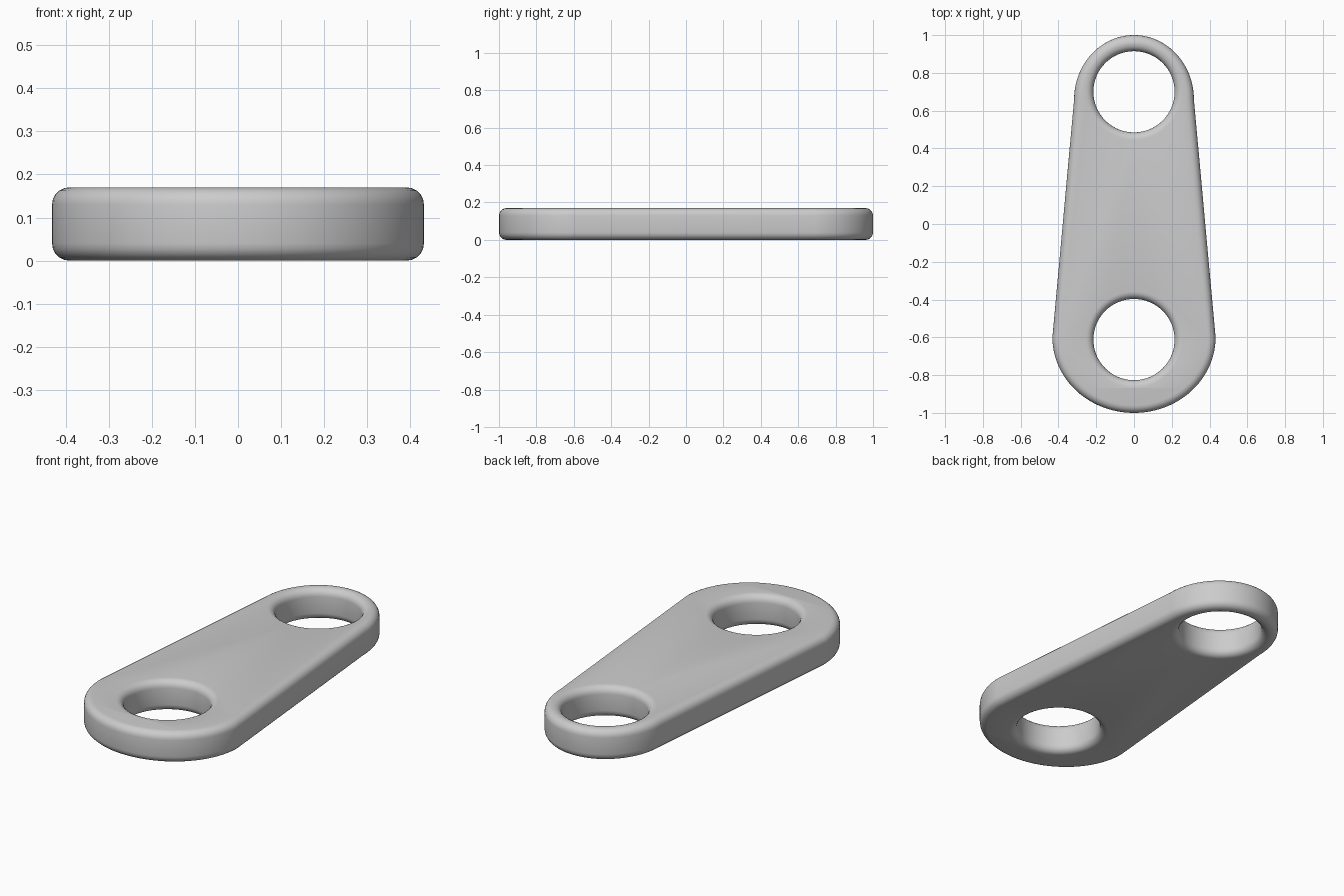
import bpy, math

cube = bpy.data.objects.get("Cube")
if cube:
    bpy.data.objects.remove(cube)

THICK, ROUND, HOLE = 0.17, 0.04, 0.215
FRONT_Y, BACK_Y = -0.60, 0.66


def arc(cy, rx, ry, start, end, n):
    """Points on an elliptical arc centred on x = 0."""
    return [(rx * math.cos(a), cy + ry * math.sin(a))
            for a in (start + (end - start) * i / n for i in range(n + 1))]


def add_loop(curve, points):
    spline = curve.splines.new('POLY')
    spline.points.add(len(points) - 1)
    for p, (x, y) in zip(spline.points, points):
        p.co = (x, y, 0, 1)
    spline.use_cyclic_u = True


# Tapered plate with rounded rims and two round holes
curve = bpy.data.curves.new("link_plate", 'CURVE')
curve.dimensions = '2D'
curve.fill_mode = 'BOTH'
curve.extrude = THICK / 2 - ROUND
curve.bevel_depth = ROUND
curve.bevel_resolution = 4
curve.offset = -ROUND
add_loop(curve, arc(BACK_Y, 0.317, 1 - BACK_Y, 0, math.pi, 48)
         + arc(FRONT_Y, 0.432, 1 + FRONT_Y, math.pi, 2 * math.pi, 48))
for cy in (0.70, -0.612):
    add_loop(curve, arc(cy, HOLE, HOLE, 0, 2 * math.pi, 64)[:-1])

plate = bpy.data.objects.new("link_plate", curve)
bpy.context.collection.objects.link(plate)
plate.location.z = THICK / 2
bpy.ops.object.select_all(action='DESELECT')
plate.select_set(True)
bpy.context.view_layer.objects.active = plate
bpy.ops.object.convert(target='MESH')
plate = bpy.context.object
plate.name = "link_plate"

# Weld the caps to the rims
bpy.ops.object.mode_set(mode='EDIT')
bpy.ops.mesh.select_all(action='SELECT')
bpy.ops.mesh.remove_doubles(threshold=0.0005)
bpy.ops.mesh.normals_make_consistent(inside=False)
bpy.ops.object.mode_set(mode='OBJECT')
bpy.ops.object.shade_smooth_by_angle(angle=math.radians(30))

# Plain grey
grey = bpy.data.materials.new("light_grey")
grey.use_nodes = True
color = (0.6, 0.6, 0.6, 1)
grey.diffuse_color = color
grey.node_tree.nodes["Principled BSDF"].inputs["Base Color"].default_value = color
plate.data.materials.clear()
plate.data.materials.append(grey)
